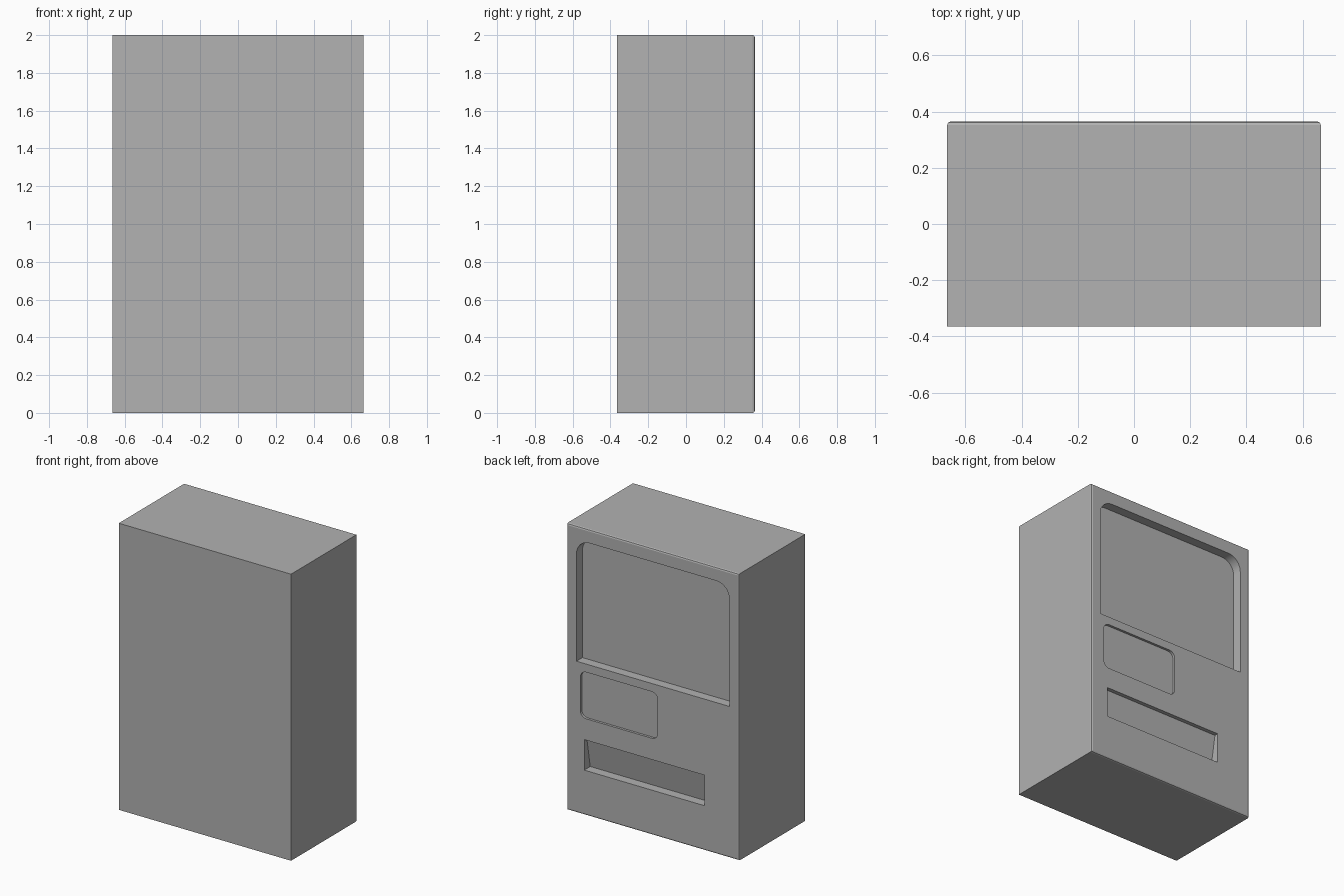
import bpy, bmesh, math

if "Cube" in bpy.data.objects:
    bpy.data.objects.remove(bpy.data.objects["Cube"])

W, D, H = 0.665, 0.365, 2.0      # half width, half depth, height

grey = bpy.data.materials.new("cabinet grey")
grey.diffuse_color = (0.445, 0.445, 0.445, 1)
grey.use_nodes = True
grey.node_tree.nodes["Principled BSDF"].inputs["Base Color"].default_value = grey.diffuse_color


def make_object(name, bm):
    bmesh.ops.recalc_face_normals(bm, faces=bm.faces)
    me = bpy.data.meshes.new(name)
    bm.to_mesh(me)
    bm.free()
    ob = bpy.data.objects.new(name, me)
    bpy.context.collection.objects.link(ob)
    me.materials.append(grey)
    return ob


def outline(x0, x1, z0, z1, r_top, r_bottom, steps=8):
    """Rectangle in x and z with rounded top and bottom corners."""
    pts = []
    for x, z, r, sx, sz, start in ((x1, z1, r_top, -1, -1, 0), (x0, z1, r_top, 1, -1, 90),
                                   (x0, z0, r_bottom, 1, 1, 180), (x1, z0, r_bottom, -1, 1, 270)):
        if r == 0:
            pts.append((x, z))
            continue
        for i in range(steps + 1):
            a = math.radians(start + 90 * i / steps)
            pts.append((x + sx * r + r * math.cos(a), z + sz * r + r * math.sin(a)))
    return pts


def cutter(name, pts, depth):
    """Prism reaching from outside the +y face to a depth given by a function of z."""
    bm = bmesh.new()
    outer = [bm.verts.new((x, D + 0.1, z)) for x, z in pts]
    inner = [bm.verts.new((x, D - depth(z), z)) for x, z in pts]
    bm.faces.new(outer)
    bm.faces.new(inner[::-1])
    n = len(pts)
    for i in range(n):
        j = (i + 1) % n
        bm.faces.new((outer[i], inner[i], inner[j], outer[j]))
    ob = make_object(name, bm)
    ob.hide_render = True
    return ob


# Cabinet box with softened edges around the panel side
bm = bmesh.new()
bmesh.ops.create_cube(bm, size=1)
for v in bm.verts:
    v.co = (v.co.x * 2 * W, v.co.y * 2 * D, (v.co.z + 0.5) * H)
edges = [e for e in bm.edges if all(v.co.y > 0 for v in e.verts)]
bmesh.ops.bevel(bm, geom=edges, offset=0.012, segments=2, profile=0.5, affect='EDGES')
cabinet = make_object("cabinet", bm)

# Recesses: display window, control panel, slanted dispensing slot
SLOT_LOW, SLOT_HIGH = 0.313, 0.526
cutters = [
    cutter("window_cutter", outline(-0.59, 0.59, 1.057, 1.907, 0.10, 0), lambda z: 0.066),
    cutter("panel_cutter", outline(-0.037, 0.56, 0.675, 1.0, 0.045, 0.045), lambda z: 0.017),
    cutter("slot_cutter", outline(-0.4, 0.53, SLOT_LOW, SLOT_HIGH, 0, 0),
           lambda z: 0.066 - 0.038 * (z - SLOT_LOW) / (SLOT_HIGH - SLOT_LOW)),
]
bpy.context.view_layer.objects.active = cabinet
cabinet.select_set(True)
for c in cutters:
    mod = cabinet.modifiers.new(c.name, 'BOOLEAN')
    mod.operation = 'DIFFERENCE'
    mod.solver = 'EXACT'
    mod.object = c
    bpy.ops.object.modifier_apply(modifier=mod.name)
for c in cutters:
    bpy.data.objects.remove(c, do_unlink=True)

# Smooth the rounded corners, keep the rest crisp
bpy.ops.object.shade_smooth_by_angle(angle=math.radians(20))
